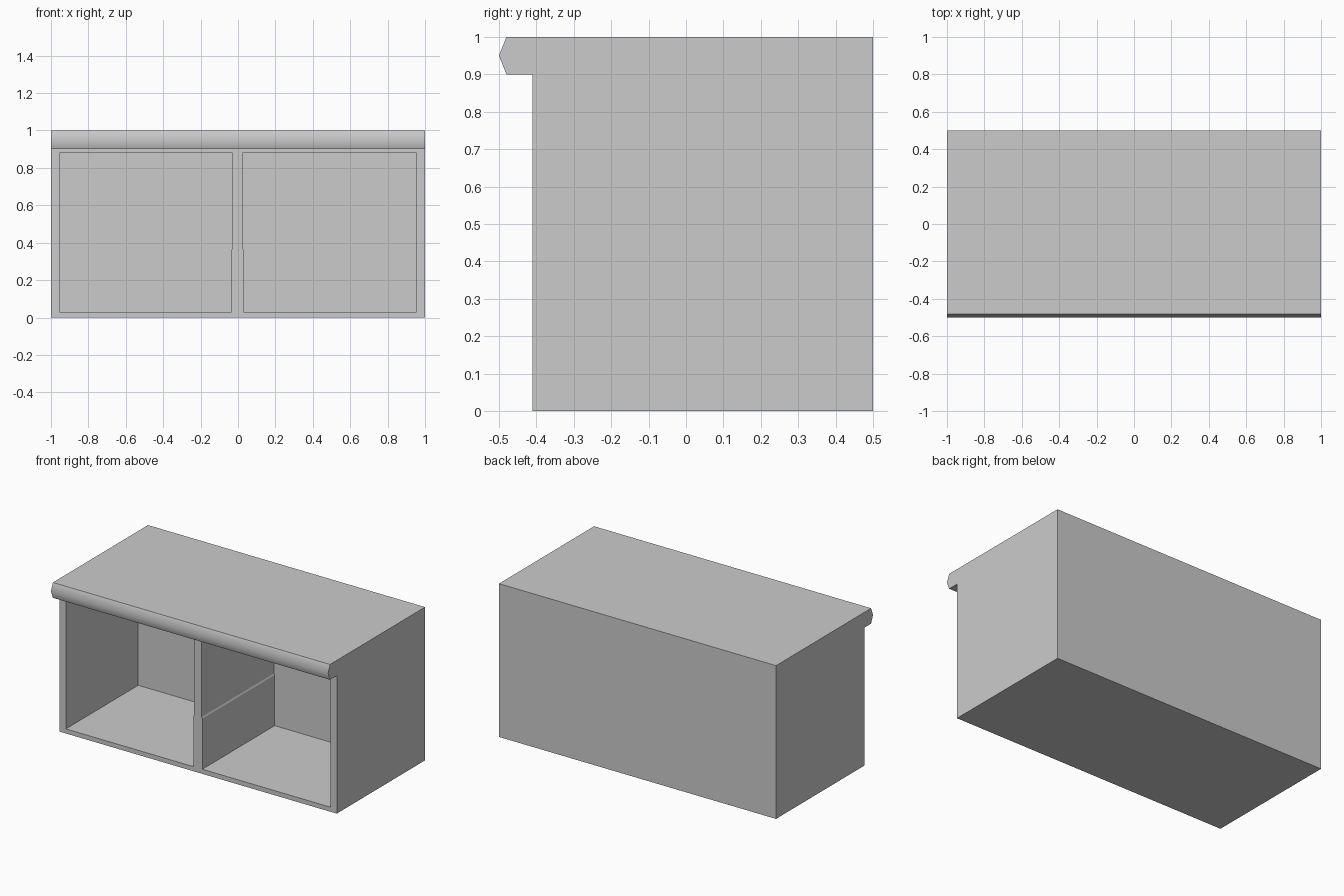
import bpy
import bmesh
import math
from mathutils import Vector

old = bpy.data.objects.get("Cube")
if old:
    bpy.data.objects.remove(old, do_unlink=True)

grey = bpy.data.materials.new("plain_grey")
grey.use_nodes = True
GREY = (0.6, 0.6, 0.6, 1)
grey.diffuse_color = GREY
grey.node_tree.nodes["Principled BSDF"].inputs["Base Color"].default_value = GREY


def prism(name, outline, sweep):
    """Closed solid made by sweeping a flat outline along a vector."""
    bm = bmesh.new()
    face = bm.faces.new([bm.verts.new(p) for p in outline])
    swept = bmesh.ops.extrude_face_region(bm, geom=[face])["geom"]
    verts = [v for v in swept if isinstance(v, bmesh.types.BMVert)]
    bmesh.ops.translate(bm, verts=verts, vec=Vector(sweep))
    bmesh.ops.recalc_face_normals(bm, faces=bm.faces)
    mesh = bpy.data.meshes.new(name)
    bm.to_mesh(mesh)
    bm.free()
    mesh.materials.append(grey)
    obj = bpy.data.objects.new(name, mesh)
    bpy.context.collection.objects.link(obj)
    return obj


def box(name, x0, x1, y0, y1, z0, z1):
    base = [(x0, y0, z0), (x1, y0, z0), (x1, y1, z0), (x0, y1, z0)]
    return prism(name, base, (0, 0, z1 - z0))


def activate(obj):
    bpy.ops.object.select_all(action="DESELECT")
    obj.select_set(True)
    bpy.context.view_layer.objects.active = obj


FRONT, SEAM, BACK, TOP_Z = -0.41, -0.40, 0.5, 0.9
BAY_BACK, BAY_FLOOR, BAY_TOP, STEP_Z = 0.335, 0.03, 0.88, 0.36

# Carcass and the thin frame on its front
carcass = box("carcass", -1, 1, SEAM, BACK, 0, TOP_Z)
frame = box("front_frame", -1, 1, FRONT, SEAM, 0, TOP_Z)

# Two open bays; the divider between them is a little wider at the bottom
for side, outer, upper, lower in (("right", -0.955, -0.03, -0.035),
                                  ("left", 0.955, 0.025, 0.03)):
    outline = [(outer, BAY_FLOOR), (lower, BAY_FLOOR), (lower, STEP_Z),
               (upper, STEP_Z + 0.01), (upper, BAY_TOP), (outer, BAY_TOP)]
    cutter = prism(side + "_bay_cutter", [(x, -0.6, z) for x, z in outline],
                   (0, BAY_BACK + 0.6, 0))
    cutter.hide_render = True
    for part in (carcass, frame):
        mod = part.modifiers.new(side + "_bay", "BOOLEAN")
        mod.operation = "DIFFERENCE"
        mod.solver = "EXACT"
        mod.object = cutter
        activate(part)
        bpy.ops.object.modifier_apply(modifier=mod.name)
    bpy.data.objects.remove(cutter, do_unlink=True)

# Worktop with a softly shaded nose along the front
nose = [(BACK, TOP_Z), (BACK, 1), (-0.48, 1), (-0.5, 0.95), (-0.48, TOP_Z)]
worktop = prism("worktop", [(-1, y, z) for y, z in nose], (2, 0, 0))
activate(worktop)
bpy.ops.object.shade_smooth_by_angle(angle=math.radians(50))
